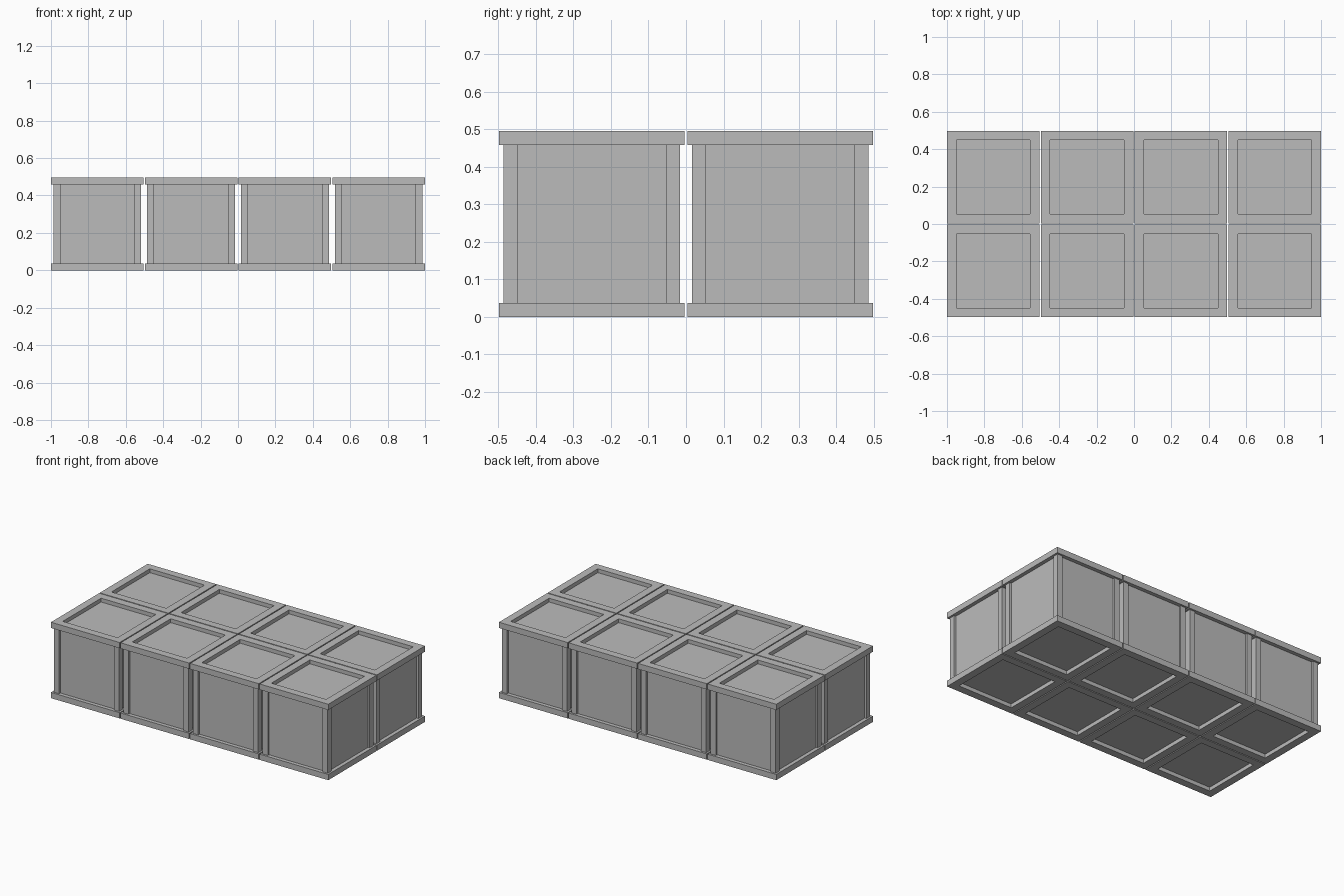
import bpy
import bmesh

# Remove the default cube
if "Cube" in bpy.data.objects:
    bpy.data.objects.remove(bpy.data.objects["Cube"], do_unlink=True)

SIZE = 0.495             # outer width and height of one crate
GAP = (2 - 4 * SIZE) / 3
PITCH = SIZE + GAP
RAIL_H = 0.0375          # thickness of top and bottom frames
BORDER = 0.05            # width of the frame border
POST = 0.0375            # corner post width
POST_INSET = 0.0125      # posts sit behind the frame edge
PANEL_INSET = 0.025      # panels sit behind the posts

grey = bpy.data.materials.new("plain grey")
grey.use_nodes = True
colour = (0.5, 0.5, 0.5, 1)
grey.diffuse_color = colour
grey.node_tree.nodes["Principled BSDF"].inputs["Base Color"].default_value = colour


def finish_mesh(name, bm):
    bmesh.ops.recalc_face_normals(bm, faces=bm.faces)
    mesh = bpy.data.meshes.new(name)
    bm.to_mesh(mesh)
    bm.free()
    mesh.materials.append(grey)
    return mesh


def box_mesh(name, width, height):
    bm = bmesh.new()
    bmesh.ops.create_cube(bm, size=1)
    bmesh.ops.scale(bm, vec=(width, width, height), verts=bm.verts)
    return finish_mesh(name, bm)


def frame_mesh(name):
    """Square ring: a rectangular section carried round four mitred corners."""
    bm = bmesh.new()
    outer, inner, h = SIZE / 2, SIZE / 2 - BORDER, RAIL_H / 2
    section = [(outer, -h), (outer, h), (inner, h), (inner, -h)]
    corners = [(-1, -1), (1, -1), (1, 1), (-1, 1)]
    rings = [[bm.verts.new((r * x, r * y, z)) for r, z in section]
             for x, y in corners]
    for i in range(4):
        a, b = rings[i], rings[(i + 1) % 4]
        for j in range(4):
            k = (j + 1) % 4
            bm.faces.new((a[j], b[j], b[k], a[k]))
    return finish_mesh(name, bm)


def place(name, mesh, x, y, z):
    ob = bpy.data.objects.new(name, mesh)
    ob.location = (x, y, z)
    bpy.context.collection.objects.link(ob)


# Shared part meshes
frame = frame_mesh("frame")
post = box_mesh("corner_post", POST, SIZE - 2 * RAIL_H)
body = box_mesh("panel_body", SIZE - 2 * PANEL_INSET, SIZE - 2 * PANEL_INSET)
reach = SIZE / 2 - POST_INSET - POST / 2

# Two rows of four crates
for row in range(2):
    for col in range(4):
        x, y = (col - 1.5) * PITCH, (row - 0.5) * PITCH
        tag = f"_{row + 1}_{col + 1}"
        place("crate_body" + tag, body, x, y, SIZE / 2)
        place("bottom_frame" + tag, frame, x, y, RAIL_H / 2)
        place("top_frame" + tag, frame, x, y, SIZE - RAIL_H / 2)
        for sx in (-1, 1):
            for sy in (-1, 1):
                place("corner_post" + tag, post,
                      x + sx * reach, y + sy * reach, SIZE / 2)
